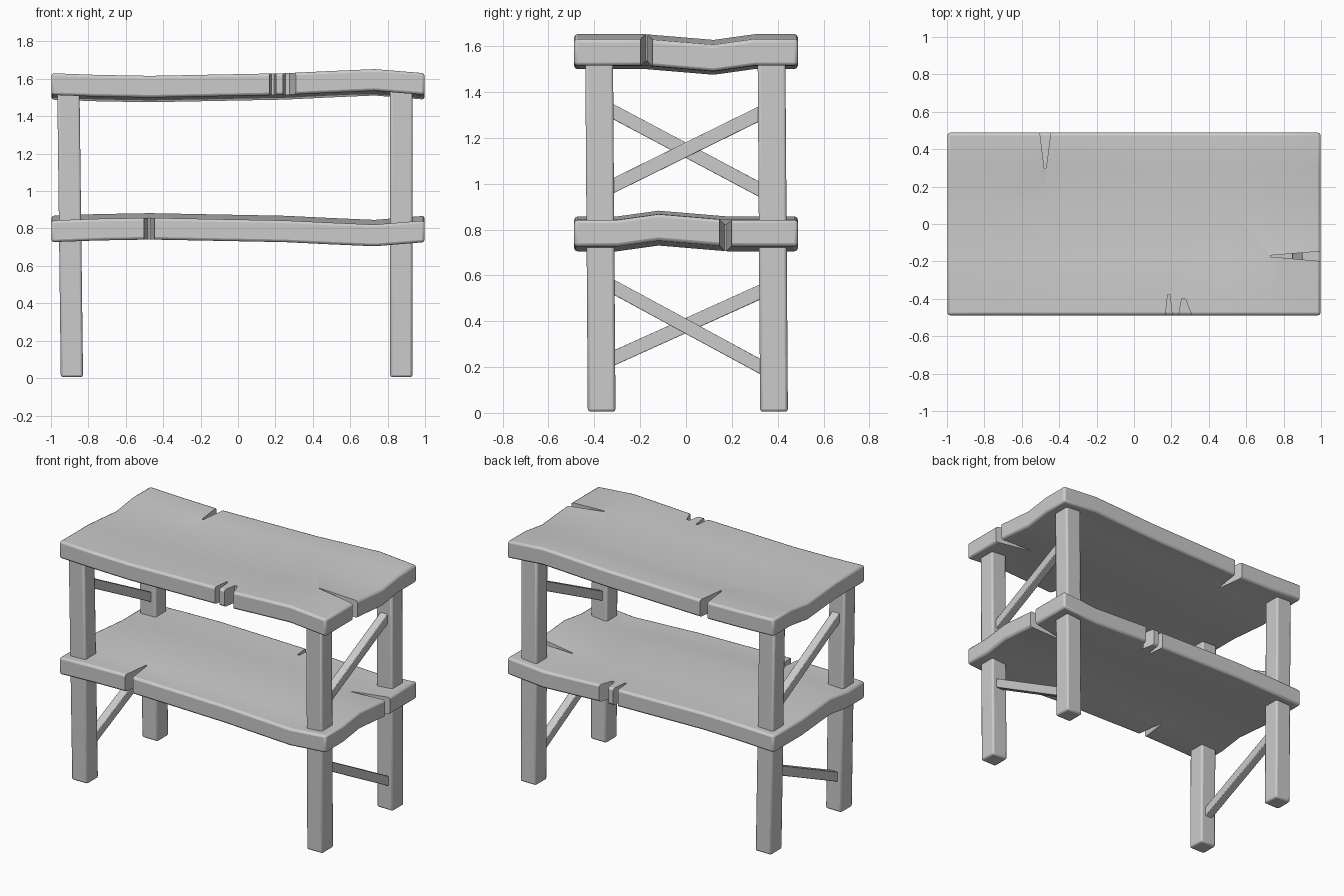
import bpy, bmesh, math
from mathutils import Vector

if "Cube" in bpy.data.objects:
    bpy.data.objects.remove(bpy.data.objects["Cube"])

# Warp profiles of a plank: height offset along x and along y
WARP_X = [(-1, 0), (-0.75, -0.009), (-0.47, -0.014), (0.25, 0), (0.5, 0.012), (0.73, 0.022), (1, 0)]
WARP_Y = [(-0.49, 0), (-0.18, 0), (0.12, -0.025), (0.3, 0), (0.49, 0)]


def sample(profile, t):
    for (a, va), (b, vb) in zip(profile, profile[1:]):
        if t <= b:
            return va + (vb - va) * (t - a) / (b - a)
    return profile[-1][1]


def to_object(bm, name):
    bmesh.ops.recalc_face_normals(bm, faces=bm.faces)
    mesh = bpy.data.meshes.new(name)
    bm.to_mesh(mesh)
    bm.free()
    obj = bpy.data.objects.new(name, mesh)
    bpy.context.collection.objects.link(obj)
    return obj


def soften(obj, width):
    mod = obj.modifiers.new("bevel", 'BEVEL')
    mod.width = width
    mod.segments = 2
    mod.limit_method = 'ANGLE'
    mod.angle_limit = math.radians(50)


def smooth(obj):
    bpy.ops.object.select_all(action='DESELECT')
    obj.select_set(True)
    bpy.context.view_layer.objects.active = obj
    bpy.ops.object.shade_smooth_by_angle(angle=math.radians(30))


def prism(name, outline):
    bm = bmesh.new()
    face = bm.faces.new([bm.verts.new((x, y, -0.2)) for x, y in outline])
    ext = bmesh.ops.extrude_face_region(bm, geom=[face])
    verts = [e for e in ext["geom"] if isinstance(e, bmesh.types.BMVert)]
    bmesh.ops.translate(bm, vec=(0, 0, 0.4), verts=verts)
    return to_object(bm, name)


# Cracks at the plank edges (plan outlines)
CRACKS = [
    [(-0.507, 0.52), (-0.48, 0.30), (-0.47, 0.30), (-0.441, 0.52)],
    [(1.05, -0.203), (0.73, -0.175), (0.73, -0.168), (1.05, -0.142)],
    [(0.163, -0.53), (0.18, -0.378), (0.192, -0.378), (0.208, -0.53)],
    [(0.232, -0.53), (0.255, -0.40), (0.275, -0.40), (0.325, -0.53)],
]


def shelf(name, z, flipped):
    bm = bmesh.new()
    bmesh.ops.create_cube(bm, size=1)
    for v in bm.verts:
        v.co = Vector((v.co.x * 1.996, v.co.y * 0.976, v.co.z * 0.116))
    cuts = [((x, 0, 0), (1, 0, 0)) for x, _ in WARP_X[1:-1]]
    cuts += [((0, y, 0), (0, 1, 0)) for y, _ in WARP_Y[1:-1]]
    for co, no in cuts:
        bmesh.ops.bisect_plane(bm, geom=bm.verts[:] + bm.edges[:] + bm.faces[:],
                               plane_co=co, plane_no=no)
    for v in bm.verts:
        v.co.z += sample(WARP_X, v.co.x) + sample(WARP_Y, v.co.y)
    obj = to_object(bm, name)
    obj.location.z = z
    if flipped:
        obj.rotation_euler.x = math.pi
    soften(obj, 0.014)
    for i, outline in enumerate(CRACKS):
        cutter = prism(f"{name}_crack_cutter_{i}", outline)
        cutter.location = obj.location
        cutter.rotation_euler = obj.rotation_euler
        cutter.hide_render = True
        cutter.hide_set(True)
        mod = obj.modifiers.new("crack", 'BOOLEAN')
        mod.operation = 'DIFFERENCE'
        mod.solver = 'EXACT'
        mod.object = cutter
    smooth(obj)


def beam(name, start, end, size, up, bevel):
    """Square bar between two points; end faces stay square to 'up' axis (sheared)."""
    bm = bmesh.new()
    bmesh.ops.create_cube(bm, size=1)
    start, end = Vector(start), Vector(end)
    for v in bm.verts:
        base = end if v.co[up] > 0 else start
        off = Vector(a * b for a, b in zip(v.co, size))
        off[up] = 0
        v.co = base + off
    obj = to_object(bm, name)
    soften(obj, bevel)
    smooth(obj)


shelf("top_shelf", 1.572, False)
shelf("lower_shelf", 0.785, True)

# Slightly leaning legs
for side, x0, x1 in (("left", -0.888, -0.907), ("right", 0.873, 0.873)):
    for end, y0, y1 in (("front", -0.368, -0.379), ("back", 0.384, 0.373)):
        beam(f"{end}_{side}_leg", (x0, y0, 0.005), (x1, y1, 1.56), (0.119, 0.121, 1), 2, 0.012)

# One diagonal brace per side and level: x, front height, back height
BRACES = {
    "upper_right": (0.873, 0.980, 1.317),
    "upper_left": (-0.9, 1.326, 0.962),
    "lower_right": (0.873, 0.562, 0.191),
    "lower_left": (-0.892, 0.228, 0.537),
}
for name, (x, zf, zb) in BRACES.items():
    beam(f"{name}_brace", (x, -0.34, zf), (x, 0.345, zb), (0.055, 1, 0.067), 1, 0.004)
